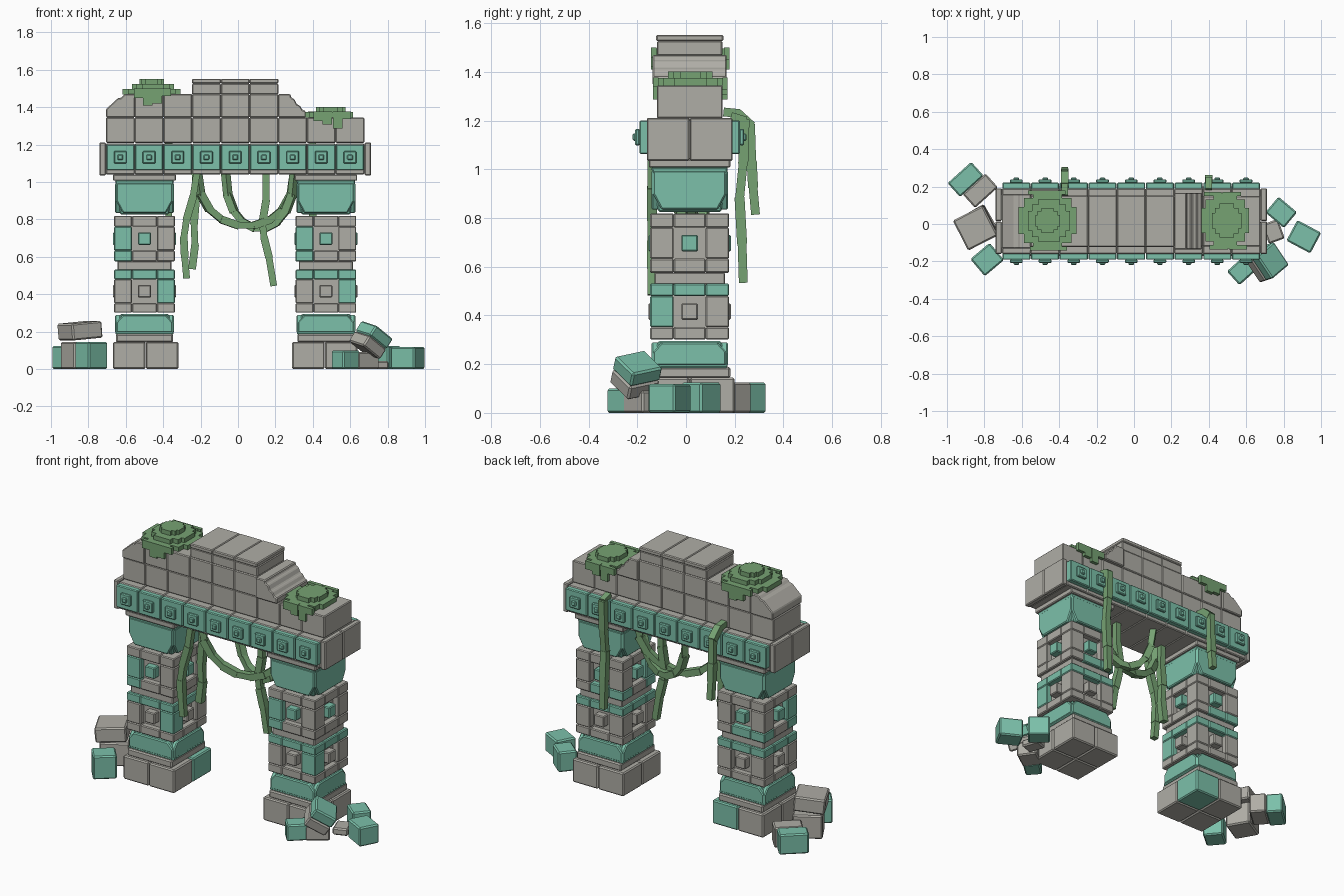
import bpy, bmesh, math
from mathutils import Matrix, Vector, Euler

if "Cube" in bpy.data.objects:
    bpy.data.objects.remove(bpy.data.objects["Cube"], do_unlink=True)


def material(name, rgb):
    m = bpy.data.materials.new(name)
    m.use_nodes = True
    m.diffuse_color = (*rgb, 1)
    m.node_tree.nodes["Principled BSDF"].inputs["Base Color"].default_value = (*rgb, 1)
    return m


MATS = [material("grey_stone", (0.43, 0.42, 0.38)),
        material("teal_stone", (0.20, 0.53, 0.40)),
        material("moss_green", (0.18, 0.36, 0.17))]
STONE, TEAL, MOSS = range(3)
CX, CY = -0.015, 0.015          # centre of the gate itself


class Part:
    """Collects solids into one named, lightly bevelled object."""

    def __init__(self, name, bevel=0.006, origin=(0, 0, 0)):
        self.name, self.bevel, self.bm = name, bevel, bmesh.new()
        self.at = Matrix.Translation(origin)

    def paint(self, verts, mat):
        for f in {f for v in verts for f in v.link_faces}:
            f.material_index = mat

    def box(self, loc, size, mat, rot=None, taper=1.0):
        """Box by centre and size; taper scales the top end."""
        turn = rot.to_matrix().to_4x4() if rot else Matrix()
        verts = bmesh.ops.create_cube(self.bm, size=1)["verts"]
        for v in verts:
            if v.co.z > 0:
                v.co.x *= taper
                v.co.y *= taper
        m = self.at @ Matrix.Translation(loc) @ turn @ Matrix.Diagonal((*size, 1))
        bmesh.ops.transform(self.bm, matrix=m, verts=verts)
        self.paint(verts, mat)

    def span(self, lo, hi, mat):
        lo, hi = Vector(lo), Vector(hi)
        self.box((lo + hi) / 2, hi - lo, mat)

    def prism(self, profile, y0, y1, mat, angle=0):
        """Extrude an x-z profile along y, then turn it about z."""
        base = [self.bm.verts.new((x, y0, z)) for x, z in profile]
        face = self.bm.faces.new(base)
        ext = bmesh.ops.extrude_face_region(self.bm, geom=[face], use_keep_orig=True)
        top = [g for g in ext["geom"] if isinstance(g, bmesh.types.BMVert)]
        bmesh.ops.translate(self.bm, vec=(0, y1 - y0, 0), verts=top)
        verts = base + top
        bmesh.ops.transform(self.bm, matrix=self.at @ Matrix.Rotation(angle, 4, 'Z'), verts=verts)
        self.paint(verts, mat)

    def done(self):
        bmesh.ops.recalc_face_normals(self.bm, faces=self.bm.faces)
        mesh = bpy.data.meshes.new(self.name)
        self.bm.to_mesh(mesh)
        self.bm.free()
        for m in MATS:
            mesh.materials.append(m)
        ob = bpy.data.objects.new(self.name, mesh)
        bpy.context.collection.objects.link(ob)
        if self.bevel:
            mod = ob.modifiers.new("worn_edges", 'BEVEL')
            mod.width, mod.segments, mod.limit_method = self.bevel, 1, 'ANGLE'


# Pillars
def capital(p, z0, z1, wide_top):
    """Flared teal block with a corner-cut panel on each side."""
    h, zc = z1 - z0, (z0 + z1) / 2
    flip = Euler((math.pi, 0, 0)) if wide_top else None
    p.box((0, 0, zc), (0.315, 0.315, h), TEAL, flip, taper=0.82)
    shape = [(-0.15, 0.08), (0.15, 0.08), (0.15, 0.6), (0.115, 0.95), (-0.115, 0.95), (-0.15, 0.6)]
    pts = [(x, z1 - t * h if wide_top else z0 + t * h) for x, t in shape]
    for k in range(4):
        p.prism(pts, -0.157, -0.12, TEAL, k * math.pi / 2)


def carved_block(p, zc, h, is_teal, boss_mat):
    """Cube of corner and edge stones around recessed faces with square bosses."""
    cuts = [-0.162, -0.066, 0.066, 0.162]
    zcuts = [zc - h / 2, zc - 0.064, zc + 0.064, zc + h / 2]
    p.box((0, 0, zc), (0.25, 0.25, h - 0.02), STONE)
    for i in range(3):
        for j in range(3):
            for k in range(3):
                if (i, j, k).count(1) < 2:
                    mat = TEAL if is_teal(i - 1, j - 1, k - 1) else STONE
                    p.span((cuts[i], cuts[j], zcuts[k]), (cuts[i + 1], cuts[j + 1], zcuts[k + 1]), mat)
    for k in range(4):
        d = Euler((0, 0, k * math.pi / 2)).to_matrix() @ Vector((0, -0.135, 0))
        p.box(d + Vector((0, 0, zc)), (0.068,) * 3, boss_mat)


for side, name in ((-1, "right"), (1, "left")):
    at = (CX + side * 0.485, CY, 0)
    p = Part(name + "_pillar_base", 0.007, at)
    for i in (-1, 1):
        for j in (-1, 1):
            mat = TEAL if (i, j, side) == (1, 1, -1) else STONE
            p.box((0.088 * i - 0.006 * side, 0.093 * j, 0.0725), (0.174, 0.184, 0.145), mat)
    p.box((0, 0, 0.165), (0.305, 0.335, 0.045), STONE)
    p.done()

    p = Part(name + "_pillar_capitals", 0.006, at)
    capital(p, 0.185, 0.295, False)
    capital(p, 0.825, 1.01, True)
    p.done()

    p = Part(name + "_pillar_blocks", 0.005, at)
    carved_block(p, 0.416, 0.23, lambda i, j, k: k == 1 or (k == 0 and i == 1 and j == -1), STONE)
    carved_block(p, 0.697, 0.245, lambda i, j, k: (k < 1 and i == -1 and j == -1) or (k == -1 and j == 1 and i < 1), TEAL)
    p.box((0, 0, 0.552), (0.29, 0.29, 0.05), STONE)
    p.box((0, 0, 1.024), (0.335, 0.335, 0.034), STONE)
    p.done()

# Lintel beam with carved tiles and end slabs
STEP = 0.1535
columns = [(i - 4) * STEP for i in range(9)]
p = Part("lintel_beam", 0.005, (CX, CY, 0))
for x in columns:
    p.box((x, 0, 1.123), (STEP, 0.35, 0.166), STONE)
for sx in (-1, 1):
    for sy in (-1, 1):
        p.box((sx * 0.709, sy * 0.0885, 1.123), (0.034, 0.175, 0.176), STONE)
p.done()

p = Part("lintel_tiles", 0.005, (CX, CY, 0))
for x in columns:
    for s in (-1, 1):
        p.box((x, s * 0.185, 1.132), (0.150, 0.042, 0.138), TEAL)
        for size, y in ((0.068, 0.214), (0.03, 0.224)):
            p.box((x, s * y, 1.132), (size, 0.02, size), TEAL)
p.done()

# Stepped wall above the lintel
p = Part("upper_wall", 0.005, (CX, CY, 0))
for x in columns:
    p.box((x, 0, 1.277), (STEP, 0.27, 0.136), STONE)
for x in columns[1:6]:
    p.box((x, 0, 1.407), (STEP, 0.276, 0.126), STONE)
p.prism([(-0.69, 1.345), (-0.537, 1.345), (-0.537, 1.47), (-0.59, 1.47), (-0.61, 1.45),
         (-0.625, 1.45), (-0.69, 1.39)], -0.145, 0.145, STONE)
p.prism([(0.23, 1.345), (0.377, 1.345), (0.377, 1.38), (0.36, 1.385), (0.345, 1.41), (0.33, 1.415),
         (0.315, 1.445), (0.30, 1.45), (0.295, 1.47), (0.23, 1.47)], -0.152, 0.152, STONE)
for x in columns[3:6]:
    p.box((x, 0, 1.497), (STEP, 0.268, 0.06), STONE)
    p.box((x, 0, 1.539), (STEP, 0.276, 0.026), STONE)
p.done()

# Blocky moss clumps
def moss(name, x, y, z, rx, ry, layers, drips, edge):
    p = Part(name, 0, (x, y, z))
    for n, f in enumerate(layers):
        for a, b in ((1, 0.45), (0.82, 0.75), (0.5, 1)):
            p.box((0.008 * (n % 2), 0, 0.027 * n + 0.012), (2 * rx * a * f, 2 * ry * b * f, 0.03), MOSS)
    for dx, drop in drips:
        for s in (-1, 1):
            p.box((dx * s * -1, s * edge, 0.02 - drop / 2), (0.05, 0.022, drop + 0.02), MOSS)
    p.done()


moss("high_moss", -0.462, 0.018, 1.47, 0.155, 0.16, (1, 0.72, 0.42),
     ((-0.07, 0.03), (-0.02, 0.07), (0.03, 0.06), (0.08, 0.02)), 0.15)
moss("low_moss", 0.488, 0.018, 1.347, 0.13, 0.152, (0.98, 0.6),
     ((-0.06, 0.03), (-0.01, 0.05), (0.045, 0.07), (0.09, 0.02)), 0.142)

# Vines: chains of short boxes following a path
def vine(name, points, width=0.036):
    p = Part(name, 0)
    pts = [Vector(q) for q in points]
    for n, (a, b) in enumerate(zip(pts, pts[1:])):
        d = b - a
        w = width + 0.005 * (n % 2)
        p.box((a + b) / 2, (w, w, d.length + 0.012), MOSS, d.to_track_quat('Z', 'Y').to_euler())
    p.done()


def garland(name, x0, x1, y0, y1, low, n=9):
    ts = [i / n for i in range(n + 1)]
    vine(name, [(x0 + (x1 - x0) * (0.5 - 0.5 * math.cos(math.pi * t)), y0 + (y1 - y0) * t,
                 1.04 - (1.04 - low) * math.sin(math.pi * t) ** 0.9) for t in ts])


garland("wide_garland", -0.215, 0.30, -0.06, 0.06, 0.765)
garland("narrow_garland", -0.065, 0.30, 0.10, 0.0, 0.75)
vine("front_vine", [(-0.22, -0.14, 1.05), (-0.24, -0.14, 0.92), (-0.275, -0.14, 0.80),
                    (-0.29, -0.14, 0.70), (-0.285, -0.14, 0.60), (-0.275, -0.14, 0.49)])
vine("straight_vine", [(-0.23, -0.02, 1.06), (-0.225, -0.02, 0.90), (-0.235, -0.02, 0.78),
                       (-0.23, -0.02, 0.66), (-0.245, -0.02, 0.54)])
vine("middle_vine", [(0.15, 0.02, 1.04), (0.15, 0.02, 0.90), (0.13, 0.02, 0.78), (0.14, 0.02, 0.70),
                     (0.165, 0.02, 0.60), (0.19, 0.02, 0.45)])
vine("back_hook_vine", [(-0.37, 0.16, 1.235), (-0.37, 0.21, 1.23), (-0.37, 0.265, 1.18),
                        (-0.37, 0.27, 1.03), (-0.37, 0.275, 0.93), (-0.37, 0.285, 0.82)])
vine("back_long_vine", [(0.40, 0.19, 1.215), (0.40, 0.24, 1.20), (0.40, 0.235, 1.03), (0.40, 0.22, 0.88),
                        (0.40, 0.23, 0.70), (0.40, 0.235, 0.54)])

# Fallen rubble
def rubble(name, loc, size, mat, turn, tip=(0, 0)):
    p = Part(name, 0.008)
    p.box(loc, size, mat, Euler([math.radians(a) for a in (*tip, turn)]))
    p.done()


rubble("rubble_back_teal", (-0.9, 0.238, 0.062), (0.17, 0.10, 0.124), TEAL, 42)
rubble("rubble_back_grey", (-0.822, 0.178, 0.062), (0.165, 0.10, 0.124), STONE, 42)
rubble("rubble_low_grey", (-0.84, 0.0, 0.072), (0.17, 0.15, 0.144), STONE, 30)
rubble("rubble_top_grey", (-0.845, -0.02, 0.205), (0.18, 0.18, 0.09), STONE, 27, (0, -5))
rubble("rubble_front_teal", (-0.785, -0.19, 0.072), (0.135, 0.12, 0.144), TEAL, 40)
rubble("rubble_side_teal", (0.787, 0.062, 0.062), (0.13, 0.11, 0.124), TEAL, -40)
rubble("rubble_far_teal", (0.908, -0.068, 0.06), (0.145, 0.125, 0.118), TEAL, -28)
rubble("rubble_near_teal", (0.575, -0.25, 0.05), (0.12, 0.10, 0.10), TEAL, 42)
rubble("rubble_near_grey", (0.665, -0.17, 0.045), (0.14, 0.12, 0.09), STONE, 35)
rubble("rubble_chip", (0.745, -0.04, 0.022), (0.09, 0.11, 0.044), STONE, 20)

p = Part("rubble_tipped_block", 0.008, (0.71, -0.205, 0.155))
tip = Euler([math.radians(a) for a in (12, 32, 40)])
for k, mat in ((-1, STONE), (1, TEAL)):
    p.box(tip.to_matrix() @ Vector((0, 0, 0.033 * k)), (0.14, 0.15, 0.066), mat, tip)
p.done()
